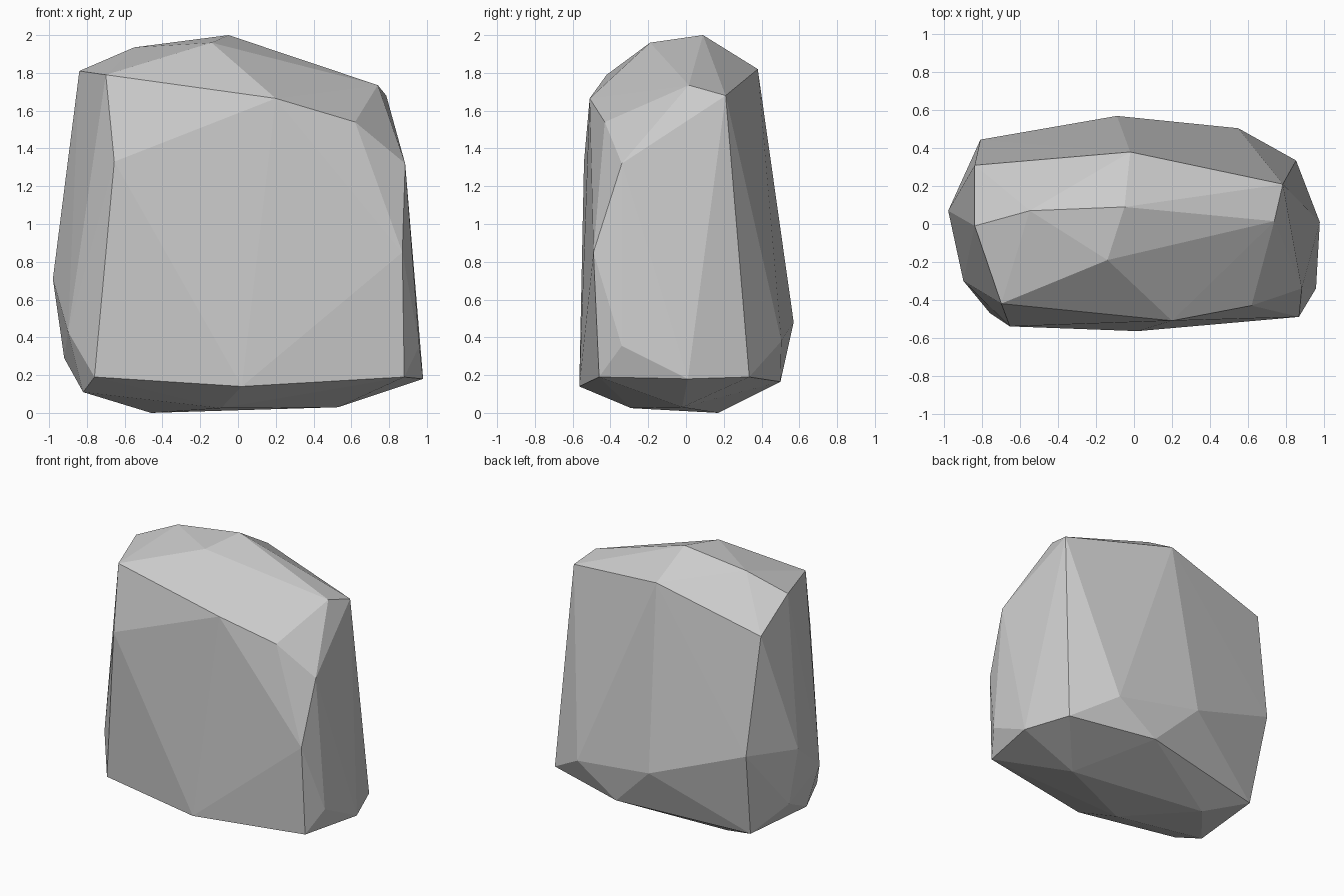
import bpy
import bmesh

# Corner points of the faceted boulder
CROWN = [(-.84, -.01, 1.81), (-.55, .07, 1.935), (-.05, .09, 2.0), (-.14, -.19, 1.96),
         (-.70, -.42, 1.79), (.20, -.51, 1.665), (.62, -.43, 1.54), (.74, .015, 1.735),
         (.785, .21, 1.68), (-.02, .38, 1.82), (-.84, .31, 1.61)]
SIDES = [(-.98, .07, .71), (-.81, .445, .75), (-.09, .57, .48), (.55, .505, .38),
         (.885, -.34, 1.32), (.87, -.49, .85), (.96, -.34, .355), (-.655, -.54, 1.33),
         (-.90, -.30, .43), (-.92, .09, .29)]
BASE = [(.98, .01, .18), (.855, .335, .19), (.23, .50, .165), (-.76, .32, .11),
        (-.82, -.26, .11), (-.76, -.47, .19), (.02, -.565, .14), (.88, -.46, .19),
        (.53, -.02, .03), (-.09, -.29, .025), (-.46, .17, 0)]

# Wrap the corners in a convex, flat-faced skin
bm = bmesh.new()
for p in CROWN + SIDES + BASE:
    bm.verts.new(p)
hull = bmesh.ops.convex_hull(bm, input=bm.verts)
loose = [v for v in bm.verts if not v.link_faces]
bmesh.ops.delete(bm, geom=loose, context='VERTS')
bmesh.ops.recalc_face_normals(bm, faces=bm.faces)
mesh = bpy.data.meshes.new("boulder")
bm.to_mesh(mesh)
bm.free()

# Plain grey stone
stone = bpy.data.materials.new("grey stone")
stone.diffuse_color = (.6, .6, .6, 1)
mesh.materials.append(stone)
boulder = bpy.data.objects.new("boulder", mesh)
bpy.context.collection.objects.link(boulder)
